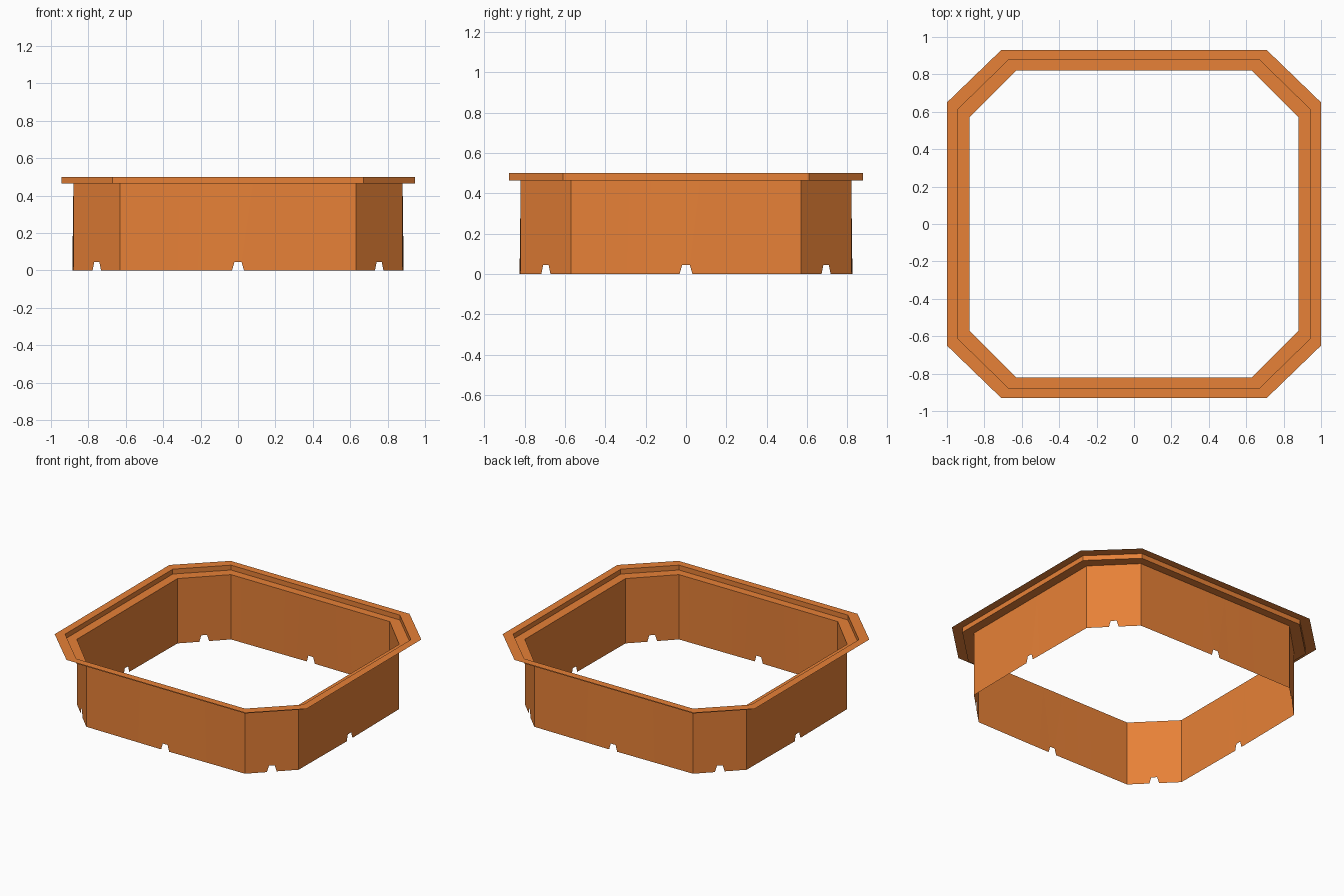
import bpy, bmesh
from mathutils import Vector

if "Cube" in bpy.data.objects:
    bpy.data.objects.remove(bpy.data.objects["Cube"])

RIM_Z, LEDGE_Z, NOTCH_Z = 0.5, 0.465, 0.045

mat = bpy.data.materials.new("orange")
mat.diffuse_color = (0.8, 0.22, 0.038, 1)
mat.use_nodes = True
mat.node_tree.nodes["Principled BSDF"].inputs["Base Color"].default_value = mat.diffuse_color


def octagon(hx, hy, cx, cy):
    # Chamfered rectangle, counter-clockwise from the front edge
    return [Vector(p) for p in ((-cx, -hy), (cx, -hy), (hx, -cy), (hx, cy),
                                (cx, hy), (-cx, hy), (-hx, cy), (-hx, -cy))]


def finish(bm, name):
    me = bpy.data.meshes.new(name)
    bm.to_mesh(me)
    bm.free()
    me.materials.append(mat)
    ob = bpy.data.objects.new(name, me)
    bpy.context.collection.objects.link(ob)


inner = octagon(0.88, 0.82, 0.63, 0.57)
middle = octagon(0.945, 0.878, 0.67, 0.61)
outer = octagon(1.0, 0.93, 0.71, 0.65)

# Stepped rim: inner ledge, riser and outer flange
bm = bmesh.new()
rings = [[bm.verts.new((p.x, p.y, z)) for p in ring] for ring, z in
         ((inner, LEDGE_Z), (middle, LEDGE_Z), (middle, RIM_Z), (outer, RIM_Z))]
for a, b in zip(rings, rings[1:]):
    for i in range(8):
        j = (i + 1) % 8
        bm.faces.new((a[i], b[i], b[j], a[j]))
finish(bm, "stepped_rim")

# Panel seams measured from the middle of a side, top and bottom
long_seams = ((0.08, 0.11), (0.20, 0.215), (0.31, 0.325), (0.43, 0.44), (0.545, 0.55), (0.63, 0.63))
short_seams = ((0.07, 0.10), (0.175, 0.195), (0.28, 0.295), (0.39, 0.40), (0.50, 0.505), (0.57, 0.57))


def add_side(bm, a, b, seams, bulge):
    mid, half = (a + b) / 2, (b - a).length / 2
    along = (b - a).normalized()
    out = Vector((along.y, -along.x))

    def vert(s, z):
        # Sides bow out very slightly below the rim
        push = bulge * (1 - abs(s) / half) * (1 - z / LEDGE_Z)
        p = mid + along * s + out * push
        return bm.verts.new((p.x, p.y, z))

    # Tapered centre panel above the drain notch
    t, n = seams[0][0], 0.019
    bm.faces.new([vert(-n, NOTCH_Z), vert(n, NOTCH_Z), vert(t, LEDGE_Z), vert(-t, LEDGE_Z)])
    for sgn in (-1, 1):
        # Flap beside the notch, then the plain panels; each stays separate so its seam shows
        top, bot = seams[0]
        strips = [[(n, NOTCH_Z), (0.032, 0), (bot, 0), (top, LEDGE_Z)]]
        for (t0, b0), (t1, b1) in zip(seams, seams[1:]):
            strips.append([(t0, LEDGE_Z), (b0, 0), (b1, 0), (t1, LEDGE_Z)])
        for strip in strips:
            vs = [vert(sgn * s, z) for s, z in strip]
            bm.faces.new(vs if sgn > 0 else vs[::-1])


# Eight-sided notched wall
bm = bmesh.new()
for i in range(8):
    a, b = inner[i], inner[(i + 1) % 8]
    half = (b - a).length / 2
    if i % 2:
        add_side(bm, a, b, ((half, half),), 0)
    else:
        add_side(bm, a, b, long_seams if i % 4 == 0 else short_seams, 0.006)
finish(bm, "notched_wall")
